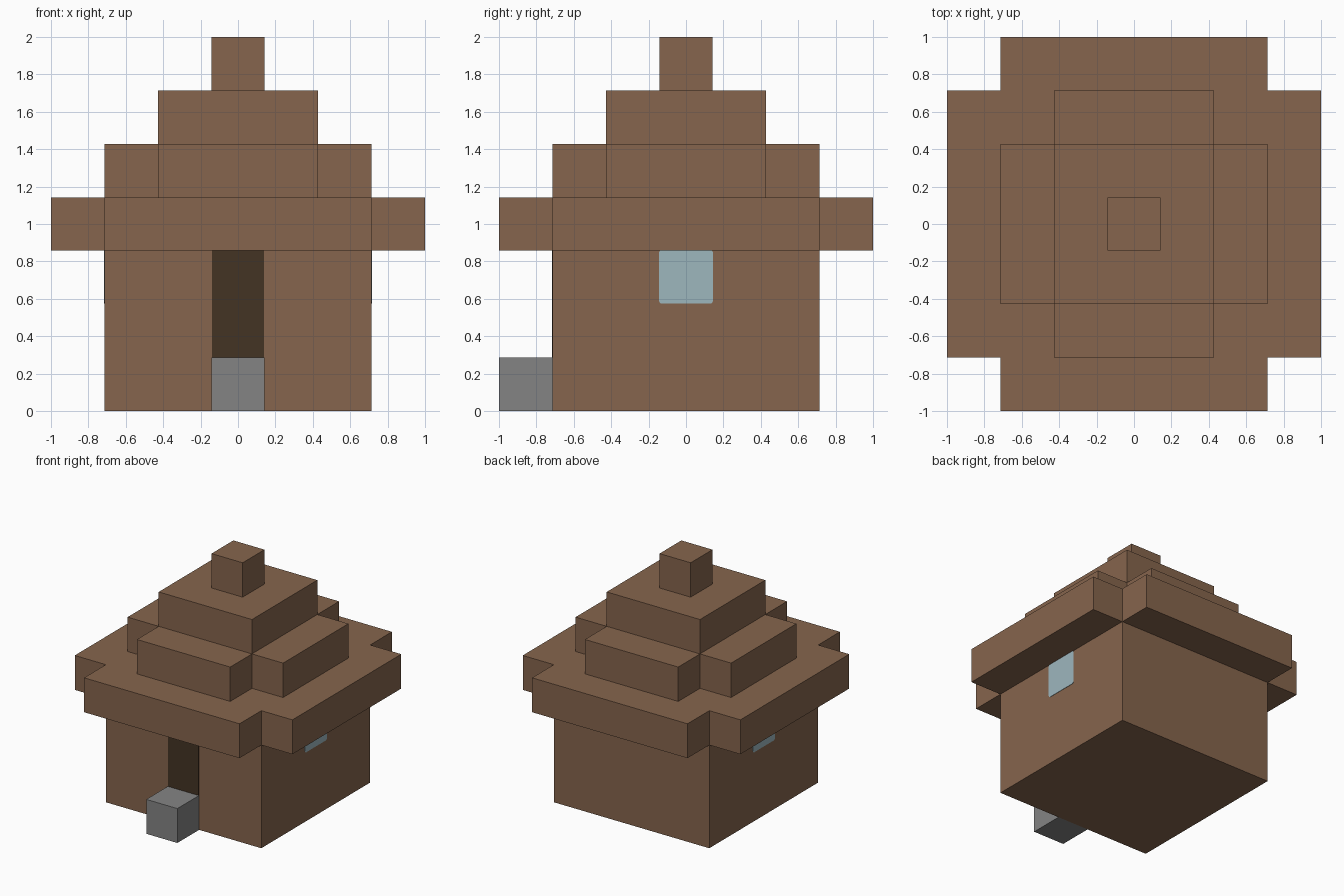
import bpy, bmesh
from mathutils import Matrix

U = 2 / 7  # one building block

if "Cube" in bpy.data.objects:
    bpy.data.objects.remove(bpy.data.objects["Cube"], do_unlink=True)


def material(name, rgb):
    linear = [((c / 255 + 0.055) / 1.055) ** 2.4 for c in rgb]
    mat = bpy.data.materials.new(name)
    mat.use_nodes = True
    mat.diffuse_color = (*linear, 1)
    node = next(n for n in mat.node_tree.nodes if n.type == 'BSDF_PRINCIPLED')
    node.inputs["Base Color"].default_value = (*linear, 1)
    return mat


wood = material("brown wood", (134, 101, 77))
dark = material("dark doorway", (68, 51, 36))
stone = material("grey stone", (132, 132, 132))
glass = material("pale blue glass", (157, 183, 190))


def finish(name, bm, mat):
    bmesh.ops.recalc_face_normals(bm, faces=bm.faces)
    mesh = bpy.data.meshes.new(name)
    bm.to_mesh(mesh)
    bm.free()
    mesh.materials.append(mat)
    obj = bpy.data.objects.new(name, mesh)
    bpy.context.collection.objects.link(obj)
    return obj


def box(name, center, size, mat):
    bm = bmesh.new()
    bmesh.ops.create_cube(bm, size=1, matrix=Matrix.Translation(center) @ Matrix.Diagonal((*size, 1)))
    return finish(name, bm, mat)


def cross_tier(name, inner, outer, bottom):
    """Plus-shaped slab, one block high."""
    quarter = [(outer, -inner), (outer, inner), (inner, inner)]
    outline = []
    for _ in range(4):
        outline += quarter
        quarter = [(-y, x) for x, y in quarter]
    bm = bmesh.new()
    face = bm.faces.new([bm.verts.new((x, y, bottom)) for x, y in outline])
    top = bmesh.ops.extrude_face_region(bm, geom=[face])["geom"]
    bmesh.ops.translate(bm, vec=(0, 0, U), verts=[v for v in top if isinstance(v, bmesh.types.BMVert)])
    return finish(name, bm, wood)


# Walls
box("walls", (0, 0, 1.5 * U), (5 * U, 5 * U, 3 * U), wood)

# Stepped roof
cross_tier("roof_eaves", 2.5 * U, 3.5 * U, 3 * U)
cross_tier("roof_middle", 1.5 * U, 2.5 * U, 4 * U)
box("roof_upper", (0, 0, 5.5 * U), (3 * U, 3 * U, U), wood)
box("roof_peak", (0, 0, 6.5 * U), (U, U, U), wood)

# Doorway and front step
box("doorway", (0, -2.5 * U, 2 * U), (U * 0.98, 0.006, 2 * U), dark)
box("front_step", (0, -3 * U, U / 2), (U, U, U), stone)

# Side windows with softened corners
for name, side in (("left_window", 1), ("right_window", -1)):
    window = box(name, (side * 2.5 * U, 0, 2.51 * U), (0.006, U * 1.01, U), glass)
    bm = bmesh.new()
    bm.from_mesh(window.data)
    corners = [e for e in bm.edges if abs(e.verts[0].co.x - e.verts[1].co.x) > 0.001]
    bmesh.ops.bevel(bm, geom=corners, offset=0.015, segments=3, profile=0.5, affect='EDGES')
    bm.to_mesh(window.data)
    bm.free()
